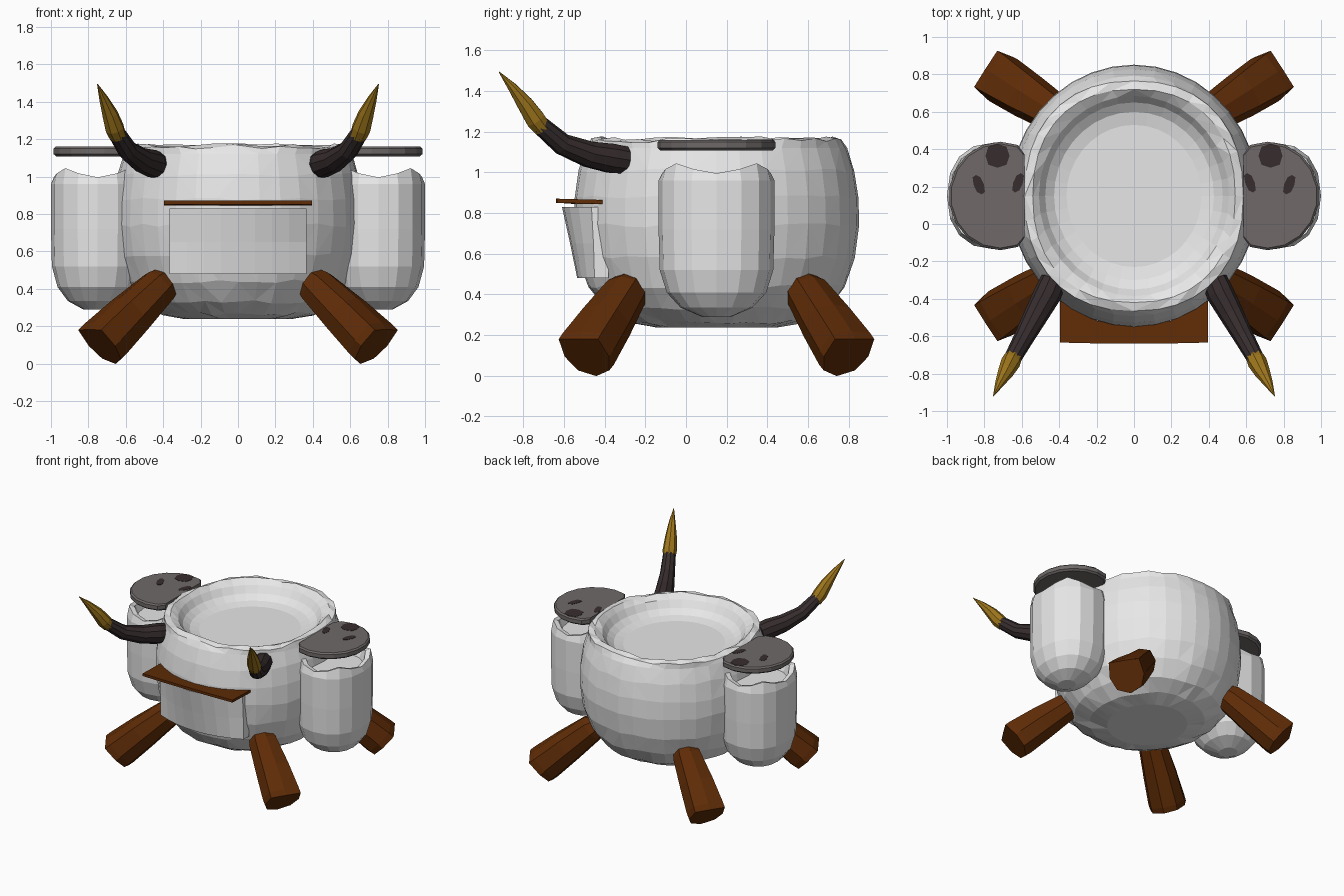
import bpy, bmesh, math, random
from mathutils import Vector

if "Cube" in bpy.data.objects:
    bpy.data.objects.remove(bpy.data.objects["Cube"])

random.seed(4)
CY = 0.15  # bowl centre in y


def material(name, rgb):
    m = bpy.data.materials.new(name)
    m.diffuse_color = (*rgb, 1)
    m.use_nodes = True
    m.node_tree.nodes["Principled BSDF"].inputs["Base Color"].default_value = m.diffuse_color
    return m


WHITE = material("pale stone", (0.81, 0.81, 0.81))
BROWN = material("brown wood", (0.115, 0.025, 0.002))
DARK = material("dark horn", (0.038, 0.026, 0.027))
GOLD = material("gold tip", (0.35, 0.185, 0.012))
GREY = material("grey lid", (0.16, 0.141, 0.141))


def loft(name, rings, mat, triangulate=False):
    """Skin a list of equal-length point rings and close both ends."""
    bm = bmesh.new()
    vs = [[bm.verts.new(p) for p in r] for r in rings]
    n = len(vs[0])
    for a, b in zip(vs, vs[1:]):
        for i in range(n):
            j = (i + 1) % n
            bm.faces.new((a[i], a[j], b[j], b[i]))
    bm.faces.new(vs[0][::-1])
    bm.faces.new(vs[-1])
    if triangulate:
        bmesh.ops.triangulate(bm, faces=[f for f in bm.faces if len(f.verts) == 4])
    bmesh.ops.recalc_face_normals(bm, faces=bm.faces)
    me = bpy.data.meshes.new(name)
    bm.to_mesh(me)
    bm.free()
    me.materials.append(mat)
    ob = bpy.data.objects.new(name, me)
    bpy.context.collection.objects.link(ob)
    return ob


def circle(n, rx, ry, cx, cy, z, power=1.0, turn=0.0):
    """Ellipse; power below 1 squares it off."""
    out = []
    for i in range(n):
        t = 2 * math.pi * (i + turn) / n
        c, s = math.cos(t), math.sin(t)
        out.append(Vector((cx + rx * math.copysign(abs(c) ** power, c),
                           cy + ry * math.copysign(abs(s) ** power, s), z)))
    return out


def tube(name, path, radii, sides, mat, shape=None):
    """Rings square to a path; shape scales each corner more towards the end."""
    path = [Vector(p) for p in path]
    rings = []
    for k, p in enumerate(path):
        d = (path[min(k + 1, len(path) - 1)] - path[max(k - 1, 0)]).normalized()
        side = d.cross(Vector((0, 0, 1))).normalized()
        up = side.cross(d)
        ring = []
        for i in range(sides):
            a = 2 * math.pi * i / sides
            f = 1 + ((shape[i] - 1) * k / (len(path) - 1) if shape else 0)
            ring.append(p + radii[k] * f * (side * math.cos(a) + up * math.sin(a)))
        rings.append(ring)
    return loft(name, rings, mat)


# bowl body: faceted, slightly uneven, with a chipped rim and a shallow dish
profile = [(0.30, 0.238), (0.43, 0.265), (0.545, 0.33), (0.63, 0.44), (0.68, 0.58),
           (0.702, 0.74), (0.698, 0.88), (0.678, 1.01), (0.643, 1.12), (0.615, 1.16),
           (0.57, 1.168), (0.535, 1.135), (0.50, 1.085), (0.45, 1.05), (0.38, 1.035)]
rings = []
for k, (r, z) in enumerate(profile):
    ring = circle(36, r * 0.95, r, 0, CY, z, 0.88 if 9 <= k <= 10 else 1.0)
    for p in ring:
        if 1 <= k <= 7:
            p.z += random.uniform(-0.01, 0.01)
        elif k in (9, 10):
            p.z += random.uniform(-0.014, 0.01)
    rings.append(ring)
loft("bowl_body", rings, WHITE, True)

LOG = (1.0, 1.25, 0.9, 1.25, 1.0, 1.0, 1.0, 1.0)  # foot: square above, round below
for s, side in ((1, "right"), (-1, "left")):
    # log legs
    for f, end in ((-1, "front"), (1, "back")):
        pts = [(s * x, CY + f * y, z) for x, y, z in
               ((0.34, 0.39, 0.48), (0.42, 0.44, 0.41), (0.57, 0.535, 0.26),
                (0.70, 0.62, 0.125), (0.728, 0.638, 0.095))]
        tube(f"{side}_{end}_leg", pts, (0.06, 0.105, 0.125, 0.135, 0.13), 8, BROWN, LOG)

    # horns with pointed tips
    base = [(s * x, y, z) for x, y, z in
            ((0.43, -0.30, 1.06), (0.46, -0.37, 1.07), (0.52, -0.48, 1.09),
             (0.59, -0.61, 1.14), (0.65, -0.72, 1.235))]
    tube(f"{side}_horn", base, (0.07, 0.075, 0.066, 0.054, 0.046), 10, DARK)
    tip = [(s * x, y, z) for x, y, z in
           ((0.642, -0.705, 1.215), (0.66, -0.74, 1.26), (0.685, -0.79, 1.335),
            (0.72, -0.855, 1.42), (0.752, -0.92, 1.495))]
    tube(f"{side}_horn_tip", tip, (0.046, 0.052, 0.043, 0.024, 0.002), 8, GOLD)

    # side pots: rounded section sunk into the bowl, with a wavy top
    rings = []
    for k, (sc, z, cx) in enumerate(((0.25, 0.29, 0.765), (0.62, 0.335, 0.755), (0.86, 0.41, 0.75),
                                     (0.98, 0.52, 0.75), (1.0, 0.72, 0.75), (1.0, 0.96, 0.75),
                                     (0.94, 1.01, 0.75), (0.80, 1.0, 0.75), (0.72, 0.95, 0.75))):
        ring = circle(16, 0.25 * sc, 0.285 * sc, s * cx, CY, z, 0.88)
        for i, p in enumerate(ring):
            if k in (6, 7):
                p.z += 0.035 * (1 if i % 4 == 2 else -0.4 if i % 4 == 0 else 0.2)
        rings.append(ring)
    loft(f"{side}_pot", rings, WHITE)

    # pot lids, cut straight beside the bowl
    rings = []
    for sc, z in ((0.95, 1.108), (1.0, 1.12), (1.0, 1.15), (0.96, 1.16)):
        ring = circle(18, 0.275 * sc, 0.29 * sc, 0.715, CY, z, 1.0, 0.5)
        for p in ring:
            p.x = s * max(p.x, 0.585)
        rings.append(ring)
    loft(f"{side}_lid", rings, GREY)

    # dark spots on the lids
    for n, (x, y, rx, ry, slant) in enumerate(((0.73, 0.365, 0.064, 0.064, 0.0),
                                               (0.62, 0.22, 0.026, 0.052, -0.3),
                                               (0.83, 0.21, 0.028, 0.052, 0.3))):
        rings = []
        for z in (1.158, 1.162):
            ring = circle(8, rx, ry, x, y, z, 0.8)
            for p in ring:
                p.x = s * (p.x + slant * (p.y - y))
            rings.append(ring)
        loft(f"{side}_lid_spot_{n + 1}", rings, DARK)

# front panel: bowed slab, leaning out at the top
steps = [-0.365 + 0.73 * i / 8 for i in range(9)]
rings = []
for z, mid, end in ((0.48, -0.535, -0.45), (0.65, -0.57, -0.455), (0.83, -0.61, -0.465)):
    front = [(x, mid + (end - mid) * (x / 0.365) ** 2, z) for x in steps]
    back = [(x, y + 0.07, z) for x, y, z in front[::-1]]
    rings.append(front + back)
loft("front_panel", rings, WHITE)

# thin shelf above the panel, its back edge following the bowl
rings = []
for z in (0.848, 0.868):
    front = [(x, -0.64 + 0.04 * x * x, z + 0.003) for x in (-0.395, -0.2, 0, 0.2, 0.395)]
    back = [(x, CY - 0.68 * math.sqrt(1 - (x / 0.65) ** 2) - 0.02, z - 0.003)
            for x in (0.395, 0.2, 0, -0.2, -0.395)]
    rings.append(front + back)
loft("front_shelf", rings, BROWN)
